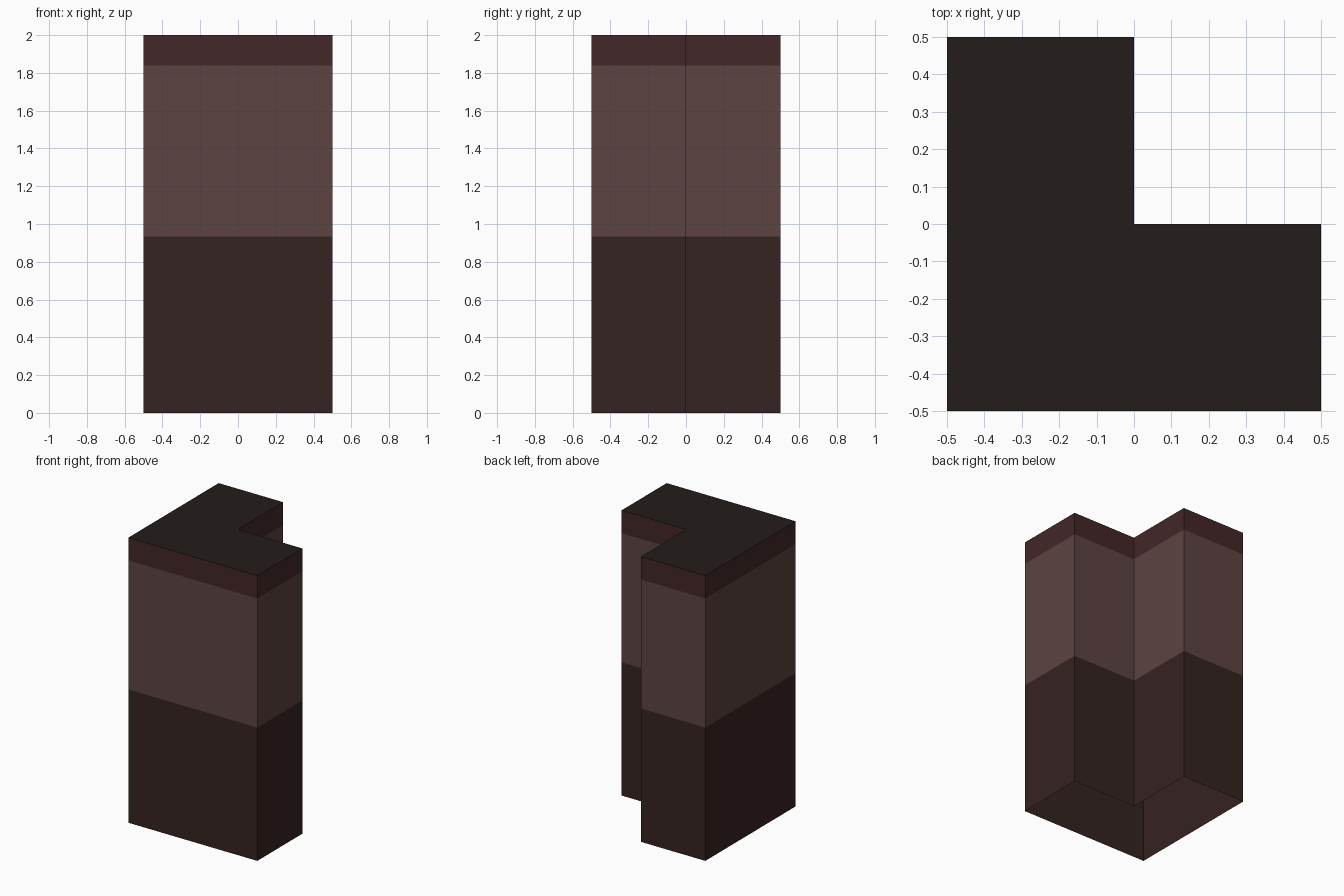
import bpy

if "Cube" in bpy.data.objects:
    bpy.data.objects.remove(bpy.data.objects["Cube"])

# L-shaped footprint, counter-clockwise seen from above
FOOTPRINT = [(-0.5, -0.5), (0.5, -0.5), (0.5, 0.0),
             (0.0, 0.0), (0.0, 0.5), (-0.5, 0.5)]


def add_part(name, verts, faces, color):
    mesh = bpy.data.meshes.new(name)
    mesh.from_pydata(verts, [], faces)
    mat = bpy.data.materials.new(name + "_colour")
    mat.diffuse_color = (*color, 1.0)
    mat.use_nodes = True
    mat.node_tree.nodes["Principled BSDF"].inputs["Base Color"].default_value = mat.diffuse_color
    mesh.materials.append(mat)
    obj = bpy.data.objects.new(name, mesh)
    bpy.context.collection.objects.link(obj)
    return obj


def wall_band(name, z0, z1, color):
    n = len(FOOTPRINT)
    verts = [(x, y, z) for z in (z0, z1) for x, y in FOOTPRINT]
    faces = [(i, (i + 1) % n, n + (i + 1) % n, n + i) for i in range(n)]
    return add_part(name, verts, faces, color)


# Single-skin walls in three colour bands, open underneath
wall_band("lower_walls", 0.0, 0.935, (0.036, 0.017, 0.0155))
wall_band("upper_walls", 0.935, 1.84, (0.107, 0.056, 0.054))
wall_band("parapet_band", 1.84, 2.0, (0.057, 0.020, 0.021))

# Flat roof in two rectangles that meet along y = 0
roof_verts = [(x, y, 2.0) for x, y in FOOTPRINT] + [(-0.5, 0.0, 2.0)]
add_part("flat_roof", roof_verts, [(0, 1, 2, 3, 6), (6, 3, 4, 5)],
         (0.017, 0.0116, 0.0103))
